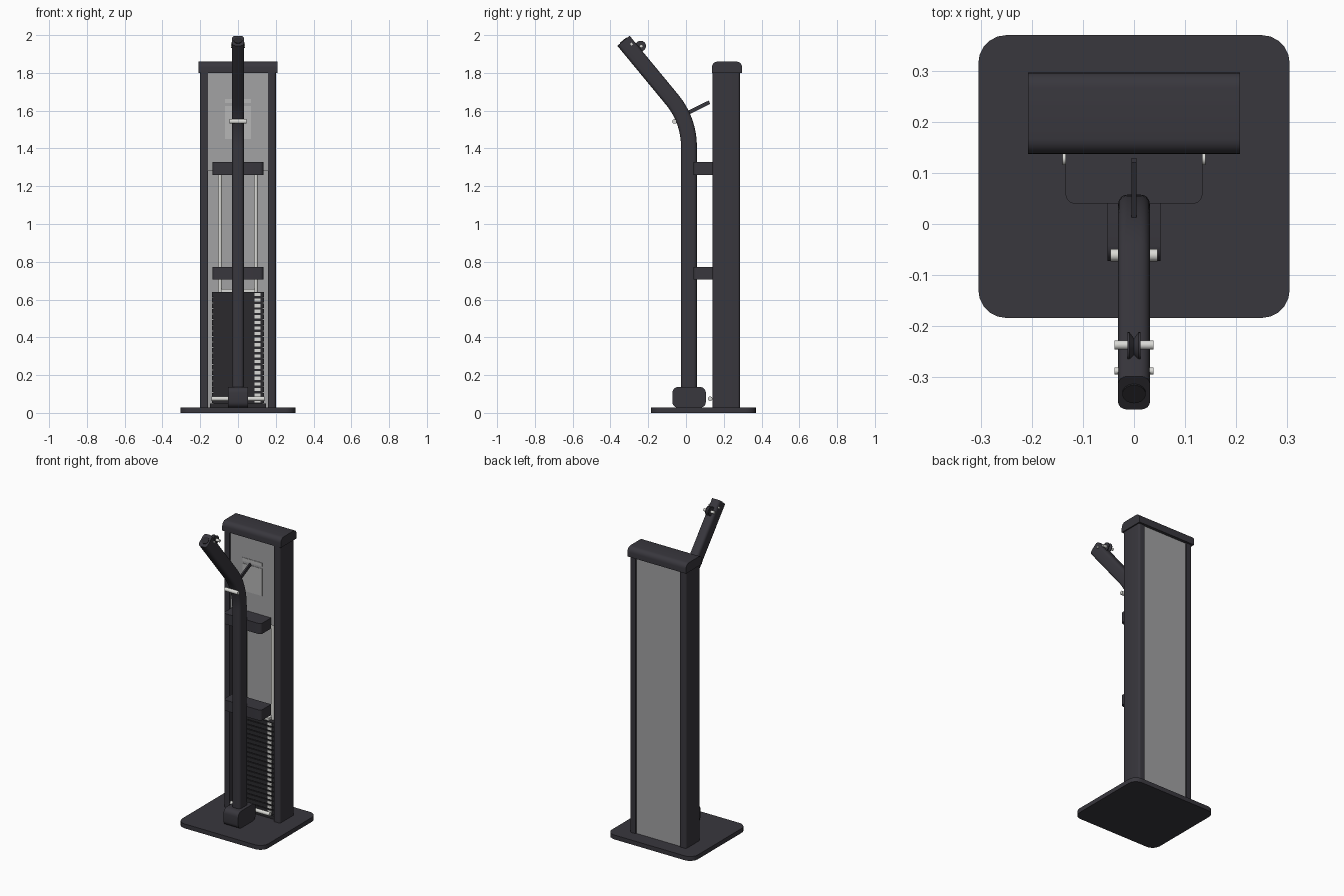
import bpy, bmesh, math
from mathutils import Vector

if "Cube" in bpy.data.objects:
    bpy.data.objects.remove(bpy.data.objects["Cube"])


def material(name, r, g, b):
    m = bpy.data.materials.new(name)
    m.diffuse_color = (r, g, b, 1)
    m.use_nodes = True
    m.node_tree.nodes["Principled BSDF"].inputs["Base Color"].default_value = m.diffuse_color
    return m


DARK = material("charcoal paint", 0.040, 0.038, 0.047)
IRON = material("black iron", 0.024, 0.023, 0.027)
GREY = material("grey panel", 0.36, 0.36, 0.37)
PALE = material("pale placard", 0.47, 0.47, 0.47)
STEEL = material("light steel", 0.70, 0.70, 0.67)


def finish(name, bm, mat, smooth=True):
    bmesh.ops.recalc_face_normals(bm, faces=bm.faces[:])
    me = bpy.data.meshes.new(name)
    bm.to_mesh(me)
    bm.free()
    me.materials.append(mat)
    ob = bpy.data.objects.new(name, me)
    bpy.context.collection.objects.link(ob)
    if smooth:
        bpy.ops.object.select_all(action='DESELECT')
        ob.select_set(True)
        bpy.context.view_layer.objects.active = ob
        bpy.ops.object.shade_smooth_by_angle(angle=math.radians(35))
    return ob


def box(name, lo, hi, mat, axis=None, r=0.0, keep=lambda c: True, seg=5):
    """Box from corner to corner; edges along one axis can be rounded."""
    lo, hi = Vector(lo), Vector(hi)
    bm = bmesh.new()
    bmesh.ops.create_cube(bm, size=1)
    for v in bm.verts:
        v.co = Vector([(lo[i] + hi[i]) / 2 + v.co[i] * (hi[i] - lo[i]) for i in range(3)])
    if axis is not None:
        edges = []
        for e in bm.edges:
            d = e.verts[1].co - e.verts[0].co
            mid = (e.verts[0].co + e.verts[1].co) / 2
            if abs(d[axis]) > 0.99 * d.length and keep(mid):
                edges.append(e)
        bmesh.ops.bevel(bm, geom=edges, offset=r, segments=seg, profile=0.5, affect='EDGES')
    return finish(name, bm, mat, axis is not None)


def lathe(name, centre, axis, profile, mat, sides=20):
    """Solid of revolution; profile is (distance along axis, radius)."""
    bm = bmesh.new()
    rings = []
    for d, rad in profile:
        ring = []
        for k in range(sides):
            a = 2 * math.pi * k / sides
            p = Vector((0, 0, 0))
            p[axis] = d
            p[(axis + 1) % 3] = rad * math.cos(a)
            p[(axis + 2) % 3] = rad * math.sin(a)
            ring.append(bm.verts.new(p + Vector(centre)))
        rings.append(ring)
    for a, b in zip(rings, rings[1:]):
        for k in range(sides):
            j = (k + 1) % sides
            bm.faces.new((a[k], a[j], b[j], b[k]))
    bm.faces.new(rings[0])
    bm.faces.new(rings[-1])
    return finish(name, bm, mat)


def rod(name, centre, axis, half, rad, mat):
    return lathe(name, centre, axis, [(-half, rad), (half, rad)], mat)


# floor plate
box("floor_plate", (-0.305, -0.184, 0), (0.305, 0.37, 0.028), DARK, 2, 0.055)

# cabinet: side columns, cap, panels
for s, side in ((-1, "left"), (1, "right")):
    box(side + "_column", (min(s * 0.158, s * 0.2), 0.141, 0.028),
        (max(s * 0.158, s * 0.2), 0.285, 1.81), DARK, 2, 0.012,
        keep=lambda c: abs(c.x) > 0.18, seg=4)
box("cabinet_cap", (-0.208, 0.137, 1.80), (0.208, 0.297, 1.86), DARK, 0, 0.03,
    keep=lambda c: c.z > 1.85)
box("back_panel", (-0.16, 0.268, 0.028), (0.16, 0.278, 1.80), GREY)
box("upper_front_panel", (-0.16, 0.148, 1.28), (0.16, 0.156, 1.80), GREY)
box("placard", (-0.07, 0.145, 1.45), (0.07, 0.149, 1.625), PALE)
box("placard_heading", (-0.07, 0.145, 1.64), (0.07, 0.149, 1.662), PALE)

# weight stack with pale number tabs and guide rods
box("stack_base", (-0.148, 0.165, 0.028), (0.148, 0.262, 0.05), IRON)
for i in range(20):
    z = 0.052 + i * 0.0296
    box(f"weight_plate_{i + 1}", (-0.137, 0.175, z), (0.137, 0.255, z + 0.025), IRON)
    box(f"weight_tab_{i + 1}", (0.088, 0.172, z + 0.004), (0.118, 0.176, z + 0.021), STEEL)
box("stack_core", (-0.13, 0.182, 0.05), (0.13, 0.248, 0.63), IRON)
box("stack_top_bar", (-0.09, 0.185, 0.64), (0.09, 0.245, 0.657), STEEL)
for x, side in ((-0.095, "left"), (0.095, "right")):
    rod(side + "_guide_rod", (x, 0.218, 0.915), 2, 0.885, 0.010, STEEL)

# brackets joining the upright to the cabinet
for z, nm in ((0.705, "lower"), (1.26, "upper")):
    box(nm + "_bracket", (-0.134, 0.04, z), (0.134, 0.145, z + 0.068), DARK, 2, 0.018,
        keep=lambda c: c.y < 0.1)

# bent upright: rounded rectangle swept along a straight, an arc and a straight
BEND, RAD, Y0, Z0 = math.radians(39.3), 0.39, 0.0155, 1.41
path = [(Y0, 0.03, 0.0)]
for k in range(13):
    a = BEND * k / 12
    path.append((Y0 - RAD * (1 - math.cos(a)), Z0 + RAD * math.sin(a), a))
path.append((-0.331, 1.970, BEND))
section = []
hw, hd, cr = 0.031, 0.042, 0.018
for cx, cy, start in ((1, 1, 0), (-1, 1, 90), (-1, -1, 180), (1, -1, 270)):
    for k in range(5):
        a = math.radians(start + 22.5 * k)
        section.append((cx * (hw - cr) + cr * math.cos(a), cy * (hd - cr) + cr * math.sin(a)))
bm = bmesh.new()
rings = [[bm.verts.new((u, y + v * math.cos(a), z + v * math.sin(a))) for u, v in section]
         for y, z, a in path]
n = len(section)
for a, b in zip(rings, rings[1:]):
    for k in range(n):
        bm.faces.new((a[k], a[(k + 1) % n], b[(k + 1) % n], b[k]))
bm.faces.new(rings[0])
bm.faces.new(rings[-1])
finish("bent_upright", bm, DARK)

# round plug in the upper end of the tube
plug = rod("tube_end_plug", (0, 0, 0), 2, 0.003, 0.023, IRON)
plug.location = (0, -0.3315, 1.9705)
plug.rotation_euler = (BEND, 0, 0)

# foot block around the bottom of the upright
box("foot_block", (-0.052, -0.072, 0.028), (0.052, 0.105, 0.137), DARK, 0, 0.03)

# pins, bolts and the grooved pulley
rod("lower_cross_pin", (0, 0.128, 0.075), 0, 0.14, 0.012, STEEL)
rod("front_cross_pin", (0, -0.061, 1.543), 0, 0.046, 0.012, STEEL)
rod("pulley_axle", (0, -0.237, 1.942), 0, 0.038, 0.009, STEEL)
rod("tip_bolt", (0, -0.288, 1.953), 0, 0.038, 0.007, STEEL)
lathe("grooved_pulley", (0, -0.24, 1.942), 0,
      [(-0.013, 0.028), (-0.009, 0.028), (0, 0.016), (0.009, 0.028), (0.013, 0.028)], DARK, 28)

# hook bar rising from the back of the bend
hook = box("hook_bar", (-0.005, -0.065, -0.010), (0.005, 0.065, 0.010), DARK)
hook.location = (0, 0.066, 1.616)
hook.rotation_euler = (math.radians(26), 0, 0)
